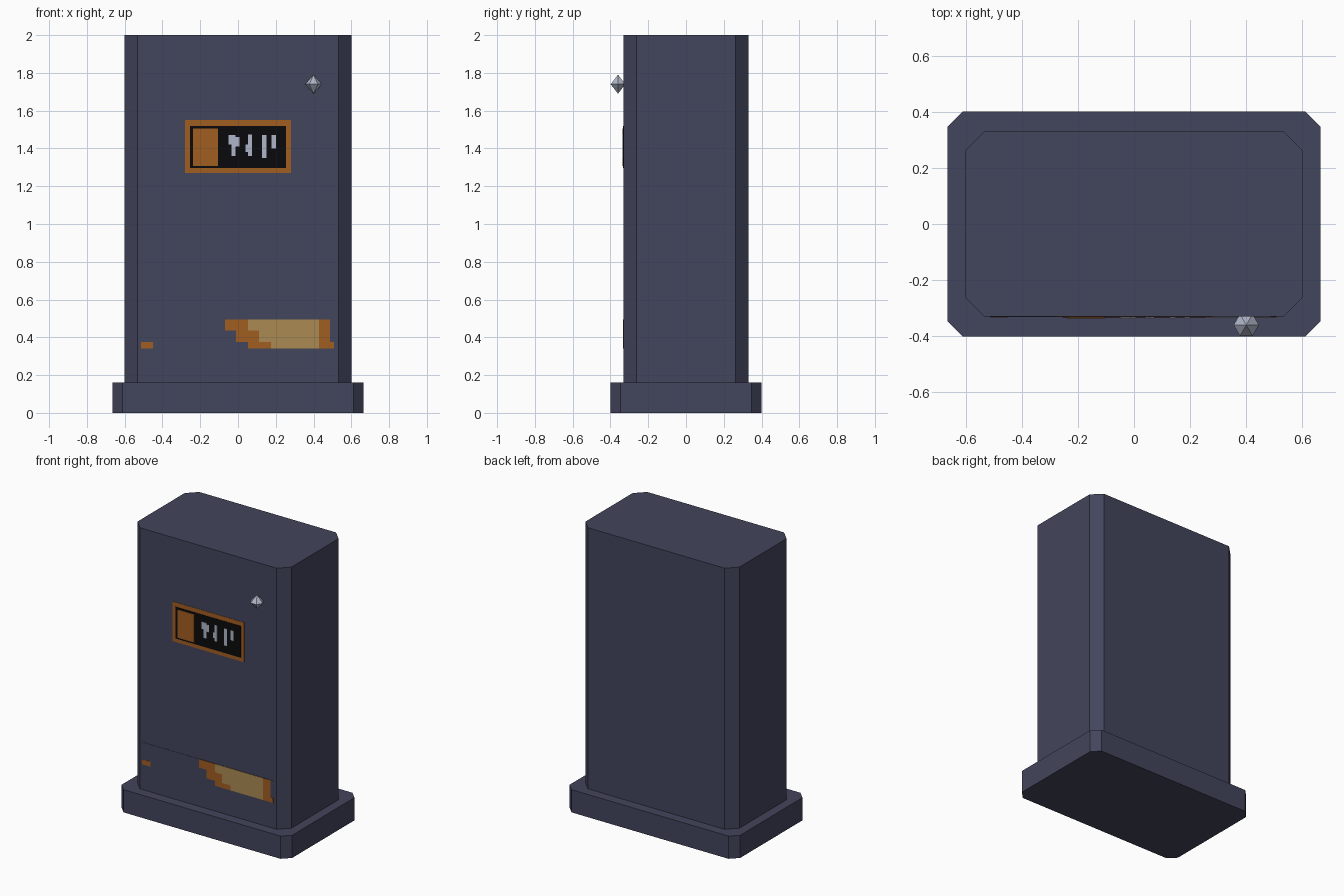
import bpy, bmesh, math

if "Cube" in bpy.data.objects:
    bpy.data.objects.remove(bpy.data.objects["Cube"])


def material(name, rgb):
    m = bpy.data.materials.new(name)
    m.diffuse_color = (*rgb, 1)
    m.use_nodes = True
    m.node_tree.nodes["Principled BSDF"].inputs["Base Color"].default_value = m.diffuse_color
    return m


SLATE = material("slate", (0.055, 0.060, 0.107))
ORANGE = material("rust orange", (0.352, 0.109, 0.0152))
TAN = material("tan", (0.402, 0.254, 0.084))
BLACK = material("black", (0.003, 0.003, 0.004))
PALE = material("pale grey", (0.43, 0.47, 0.58))

FRONT = -0.33


def finish(name, bm, mat):
    bmesh.ops.recalc_face_normals(bm, faces=bm.faces)
    me = bpy.data.meshes.new(name)
    bm.to_mesh(me)
    bm.free()
    me.materials.append(mat)
    ob = bpy.data.objects.new(name, me)
    bpy.context.collection.objects.link(ob)
    return ob


def chamfered_block(name, hx, hy, z0, z1, c, mat):
    """Upright block with cut corners."""
    bm = bmesh.new()
    pts = [(hx - c, -hy), (hx, -hy + c), (hx, hy - c), (hx - c, hy),
           (-hx + c, hy), (-hx, hy - c), (-hx, -hy + c), (-hx + c, -hy)]
    face = bm.faces.new([bm.verts.new((x, y, z0)) for x, y in pts])
    res = bmesh.ops.extrude_face_region(bm, geom=[face])
    top = [v for v in res["geom"] if isinstance(v, bmesh.types.BMVert)]
    bmesh.ops.translate(bm, verts=top, vec=(0, 0, z1 - z0))
    if not any(f.normal.z < 0 and f.calc_center_median().z == z0 for f in bm.faces):
        bm.normal_update()
    return finish(name, bm, mat)


def plates(name, rects, depth, mat):
    """Thin boxes (x0, x1, z0, z1) standing off the front face."""
    bm = bmesh.new()
    for x0, x1, z0, z1 in rects:
        vs = bmesh.ops.create_cube(bm, size=1)["verts"]
        for v in vs:
            v.co = (x0 if v.co.x < 0 else x1,
                    FRONT - depth if v.co.y < 0 else FRONT,
                    z0 if v.co.z < 0 else z1)
    return finish(name, bm, mat)


# Plinth and cabinet
chamfered_block("plinth", 0.665, 0.40, 0.0, 0.16, 0.053, SLATE)
chamfered_block("cabinet", 0.60, 0.33, 0.16, 2.0, 0.067, SLATE)

# Display: frame, dark panel, orange block, abstract pale marks
plates("display_frame", [(-0.28, 0.28, 1.27, 1.55)], 0.002, ORANGE)
plates("display_panel", [(-0.254, 0.254, 1.296, 1.519)], 0.004, BLACK)
plates("display_block", [(-0.238, -0.106, 1.307, 1.505)], 0.006, ORANGE)
plates("display_marks", [
    (-0.034, -0.012, 1.36, 1.47), (-0.050, -0.034, 1.42, 1.47), (-0.012, 0.008, 1.41, 1.46),
    (0.053, 0.073, 1.36, 1.475), (0.040, 0.053, 1.38, 1.42),
    (0.127, 0.150, 1.35, 1.47),
    (0.178, 0.200, 1.40, 1.47)], 0.006, PALE)

# Lower strip with stepped worn patches
rows = [(0.435, 0.495, -0.069, 0.053, 0.487),
        (0.375, 0.435, -0.011, 0.111, 0.487),
        (0.340, 0.375, 0.053, 0.175, 0.508)]
plates("lower_strip", [(-0.513, 0.508, 0.34, 0.495)], 0.002, SLATE)
plates("strip_rust_patches",
       [(a, b, z0, z1) for z0, z1, a, b, e in rows]
       + [(0.428, e, z0, z1) for z0, z1, a, b, e in rows]
       + [(-0.513, -0.45, 0.34, 0.375)], 0.004, ORANGE)
plates("strip_tan_patch", [(b, 0.428, z0, z1) for z0, z1, a, b, e in rows], 0.004, TAN)

# Faceted knob: six-sided double cone
bm = bmesh.new()
ring = [bm.verts.new((0.4 + 0.045 * math.cos(i * math.pi / 3),
                      -0.36 + 0.045 * math.sin(i * math.pi / 3), 1.74)) for i in range(6)]
for tip_z in (1.69, 1.79):
    tip = bm.verts.new((0.4, -0.36, tip_z))
    for i in range(6):
        bm.faces.new((ring[i], ring[(i + 1) % 6], tip))
finish("knob", bm, PALE)
